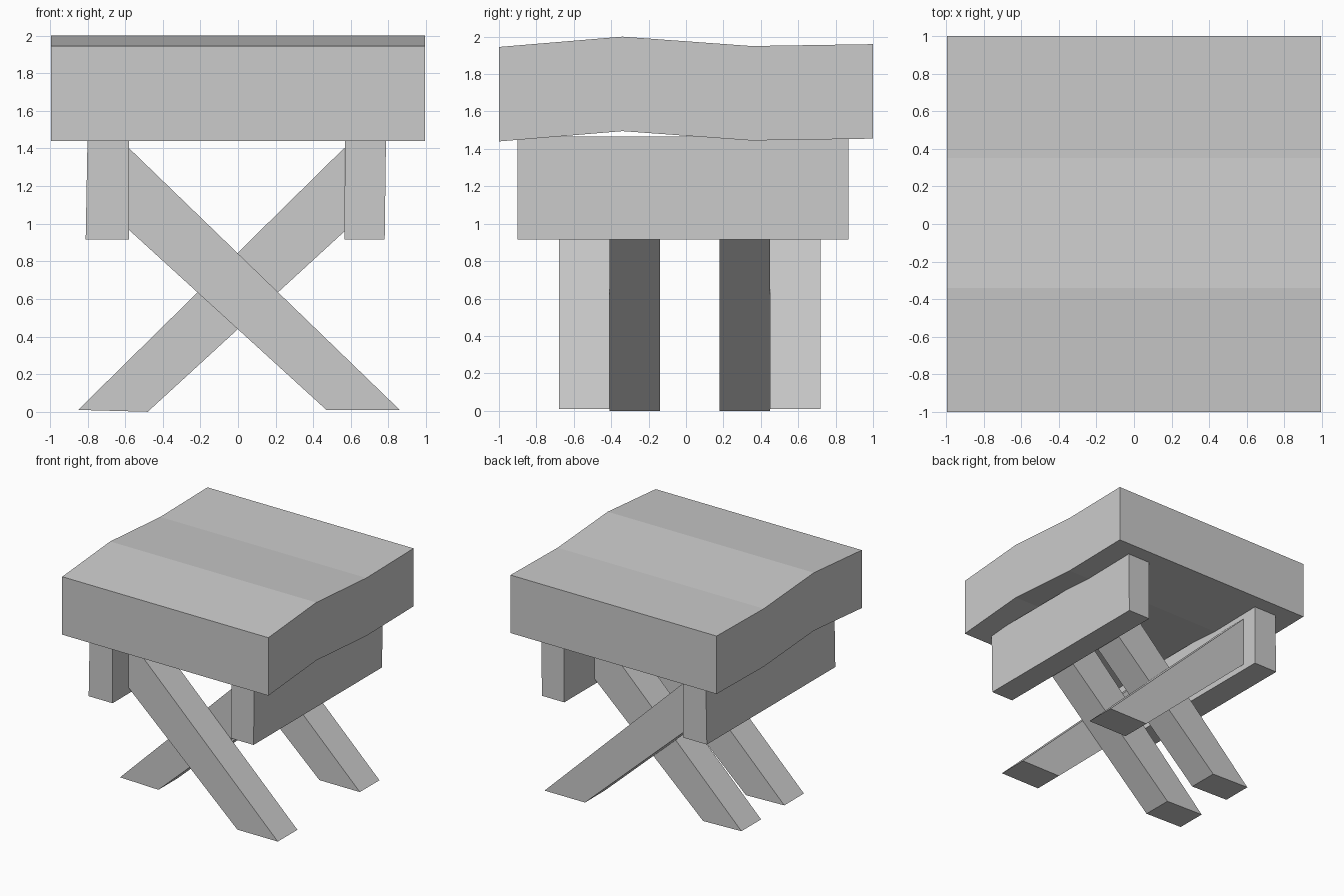
import bpy
import bmesh

cube = bpy.data.objects.get("Cube")
if cube:
    bpy.data.objects.remove(cube, do_unlink=True)

grey = bpy.data.materials.new("plain_grey")
grey.use_nodes = True
colour = (0.6, 0.6, 0.6, 1)
grey.diffuse_color = colour
grey.node_tree.nodes["Principled BSDF"].inputs["Base Color"].default_value = colour


def extrude(name, profile, axis, start, end):
    """Solid from a flat profile: axis 'x' takes (y, z) points, axis 'y' takes (x, z)."""
    bm = bmesh.new()

    def ring(d):
        return [bm.verts.new((d, a, z) if axis == "x" else (a, d, z)) for a, z in profile]

    first, last = ring(start), ring(end)
    bm.faces.new(first)
    bm.faces.new(last[::-1])
    count = len(profile)
    for i in range(count):
        j = (i + 1) % count
        bm.faces.new((first[i], last[i], last[j], first[j]))
    bmesh.ops.recalc_face_normals(bm, faces=bm.faces)
    mesh = bpy.data.meshes.new(name)
    bm.to_mesh(mesh)
    bm.free()
    mesh.materials.append(grey)
    obj = bpy.data.objects.new(name, mesh)
    bpy.context.collection.objects.link(obj)
    return obj


# Gently waved seat slab
wave = [(-1, 1.945), (-0.34, 2.0), (0.35, 1.95), (1, 1.96)]
thickness = 0.505
underside = [(y, z - thickness) for y, z in reversed(wave)]
extrude("seat", wave + underside, "x", -0.995, 0.993)

# Side rails under the seat
rails = {
    "right_rail": [(-0.81, 0.915), (-0.58, 0.915), (-0.58, 1.465), (-0.80, 1.465)],
    "left_rail": [(0.565, 0.915), (0.78, 0.915), (0.787, 1.465), (0.57, 1.465)],
}
for name, profile in rails.items():
    extrude(name, profile, "y", -0.9, 0.87)

# Crossed legs, cut flush with the rails and the floor
to_left = [(-0.583, 1.405), (-0.583, 0.97), (0.47, 0.01), (0.86, 0.01)]
to_right = [(0.567, 1.405), (0.567, 0.96), (-0.48, 0.0), (-0.85, 0.01)]
extrude("front_leg_to_left", to_left, "y", -0.68, -0.41)
extrude("front_leg_to_right", to_right, "y", -0.41, -0.14)
extrude("back_leg_to_right", to_right, "y", 0.18, 0.45)
extrude("back_leg_to_left", to_left, "y", 0.45, 0.72)
